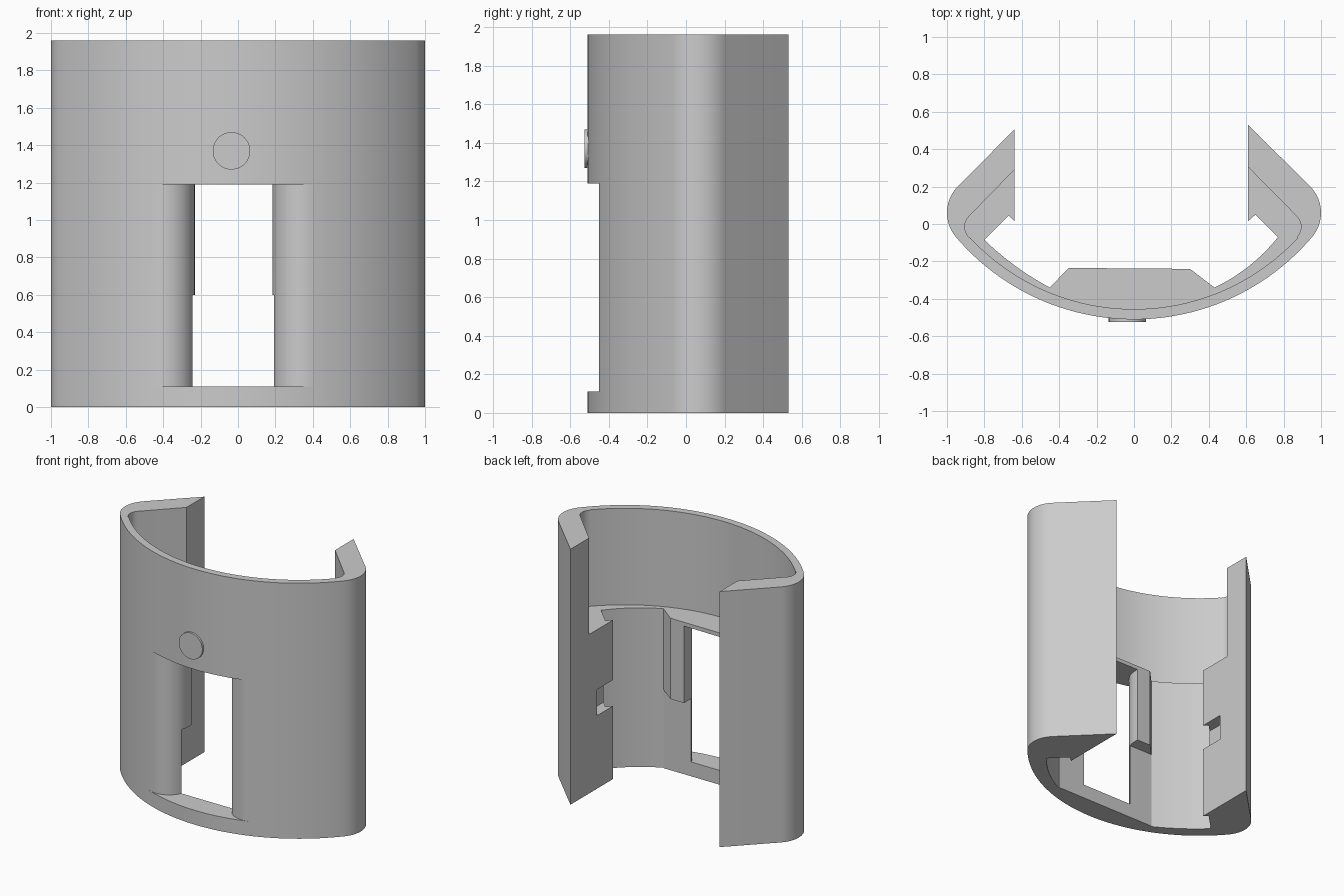
import bpy, bmesh, math
from mathutils import Matrix

cube = bpy.data.objects.get("Cube")
if cube:
    bpy.data.objects.remove(cube, do_unlink=True)

HEIGHT, LEDGE, STEP = 1.96, 1.22, 0.6
ARC_CENTRE = (0, 0.74)

grey = bpy.data.materials.new("plain grey")
grey.use_nodes = True
grey.diffuse_color = (0.6, 0.6, 0.6, 1)
grey.node_tree.nodes["Principled BSDF"].inputs["Base Color"].default_value = grey.diffuse_color


def arc(centre, radius, start, end, steps):
    """Points along a circular arc, angles in degrees."""
    angles = [math.radians(start + (end - start) * i / steps) for i in range(steps + 1)]
    return [(centre[0] + radius * math.cos(a), centre[1] + radius * math.sin(a)) for a in angles]


def bow(a, b, sag, steps=10):
    """Gently curved line from a to b, bulging to the front."""
    dx, dy = b[0] - a[0], b[1] - a[1]
    size = math.hypot(dx, dy)
    points = []
    for i in range(steps + 1):
        t = i / steps
        k = 4 * sag * t * (1 - t) / size
        points.append((a[0] + dx * t + dy * k, a[1] + dy * t - dx * k))
    return points


def finish(name, bm):
    bmesh.ops.recalc_face_normals(bm, faces=bm.faces[:])
    mesh = bpy.data.meshes.new(name)
    bm.to_mesh(mesh)
    bm.free()
    mesh.materials.append(grey)
    obj = bpy.data.objects.new(name, mesh)
    bpy.context.collection.objects.link(obj)
    return obj


def prism(name, points, bottom, top):
    """Upright extrusion of a plan outline."""
    bm = bmesh.new()
    face = bm.faces.new([bm.verts.new((x, y, bottom)) for x, y in points])
    new = bmesh.ops.extrude_face_region(bm, geom=[face])["geom"]
    verts = [v for v in new if isinstance(v, bmesh.types.BMVert)]
    bmesh.ops.translate(bm, verts=verts, vec=(0, 0, top - bottom))
    return finish(name, bm)


def box(name, x0, x1, y0, y1, z0, z1):
    return prism(name, [(x0, y0), (x1, y0), (x1, y1), (x0, y1)], z0, z1)


def select_only(obj):
    bpy.ops.object.select_all(action="DESELECT")
    obj.select_set(True)
    bpy.context.view_layer.objects.active = obj


def cut(target, cutter):
    cutter.hide_render = True
    select_only(target)
    mod = target.modifiers.new("cut", "BOOLEAN")
    mod.operation, mod.solver, mod.object = "DIFFERENCE", "EXACT", cutter
    bpy.ops.object.modifier_apply(modifier=mod.name)
    bpy.data.objects.remove(cutter, do_unlink=True)


# Curved shell with rounded sides, hooked rear posts and an inner front block
outer = (
    [(0.61, 0.53)]
    + arc((0.8, 0.06), 0.2, 45, -40.4, 14)
    + arc(ARC_CENTRE, 1.25, -40.4, -139.6, 48)[1:-1]
    + arc((-0.8, 0.06), 0.2, -139.6, -225, 14)
    + [(-0.64, 0.505)]
)
inner = (
    [(-0.64, 0.015), (-0.67, 0.045)]
    + bow((-0.8, -0.085), (-0.45, -0.34), 0.015)
    + [(-0.35, -0.235), (0.3, -0.24)]
    + bow((0.43, -0.34), (0.77, -0.07), 0.025)
    + [(0.65, 0.05), (0.61, 0.015)]
)
shell = prism("curved_shell", outer + inner, 0, HEIGHT)

# Wide upper cavity that leaves a thin wall above the ledge
cavity = (
    [(0.59, 0.325)]
    + arc((0.813, -0.015), 0.08, 45, -42, 8)
    + arc(ARC_CENTRE, 1.195, -43, -137, 48)
    + arc((-0.825, -0.015), 0.08, -138, -225, 8)
    + [(-0.62, 0.31)]
)
cut(shell, prism("upper_cavity", cavity, LEDGE, HEIGHT + 0.2))

# Lower half of the inner block is set back
cut(shell, box("block_step", -0.445, 0.425, -0.335, -0.1, -0.2, STEP))

# Front window with rounded lips on both sides
window = (
    [(-0.455, -0.7)]
    + arc((-0.396, -0.27), 0.165, -111, 0, 14)
    + [(-0.231, -0.1), (0.185, -0.1)]
    + arc((0.348, -0.289), 0.163, 180, 289, 14)
    + [(0.401, -0.7)]
)
cut(shell, prism("front_window", window, 0.11, 1.19))

# Small latch notch in the inner face of each rear post
for name, x0, x1 in (("left_notch", 0.5, 0.7), ("right_notch", -0.73, -0.53)):
    cut(shell, box(name, x0, x1, -0.05, 0.21, 0.56, 0.76))

select_only(shell)
bpy.ops.object.shade_smooth_by_angle(angle=math.radians(25))

# Round button above the window
bm = bmesh.new()
place = Matrix.Translation((-0.035, -0.4925, 1.37)) @ Matrix.Rotation(math.pi / 2, 4, "X")
bmesh.ops.create_cone(bm, cap_ends=True, segments=48, radius1=0.1, radius2=0.1,
                      depth=0.065, matrix=place)
button = finish("round_button", bm)
select_only(button)
bpy.ops.object.shade_smooth_by_angle(angle=math.radians(30))
